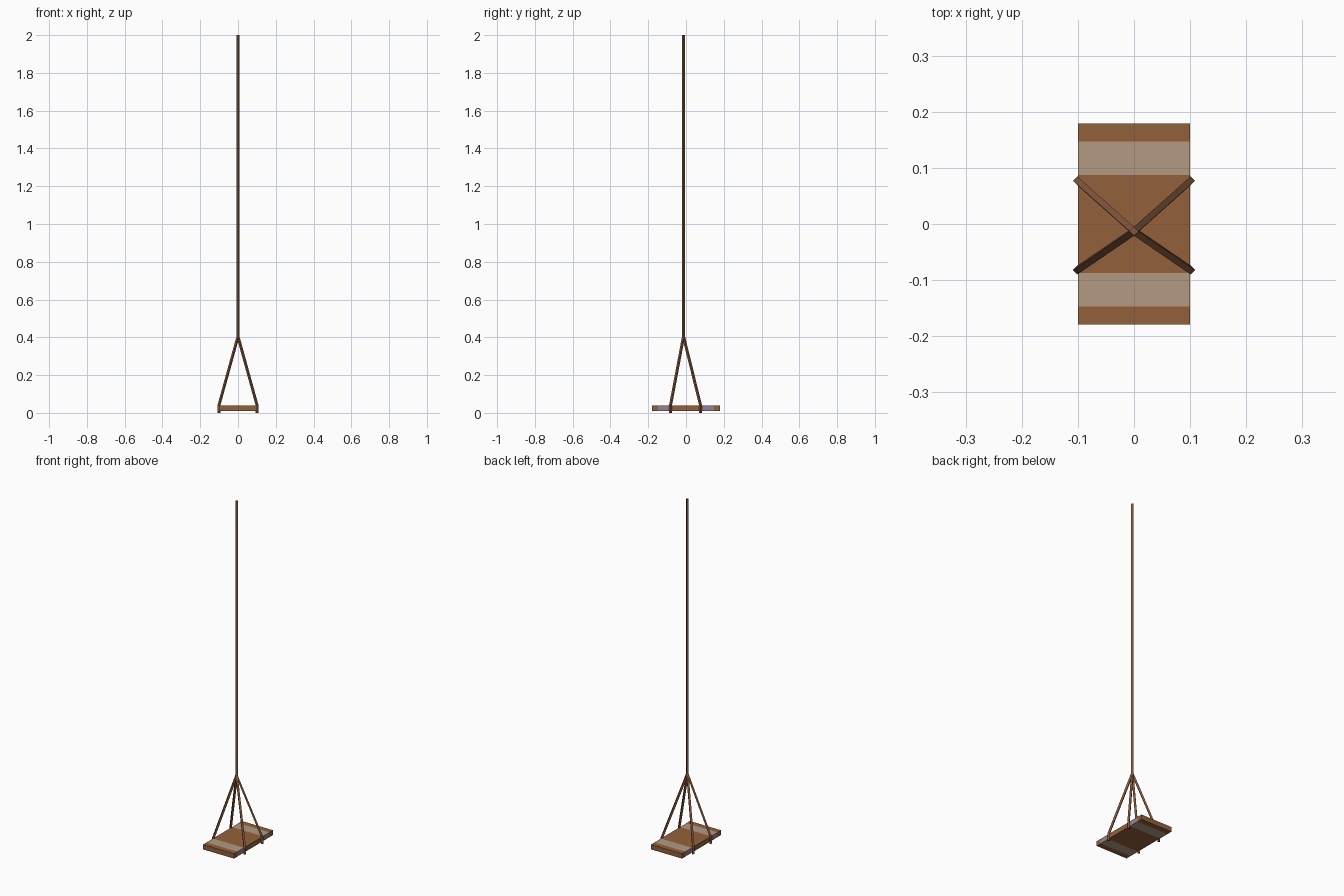
import bpy, bmesh, math
from mathutils import Vector

if "Cube" in bpy.data.objects:
    bpy.data.objects.remove(bpy.data.objects["Cube"])


def material(name, rgb):
    m = bpy.data.materials.new(name)
    lin = [c / 12.92 if c < 0.04045 else ((c + 0.055) / 1.055) ** 2.4 for c in (v / 255 for v in rgb)]
    m.diffuse_color = (*lin, 1)
    m.use_nodes = True
    m.node_tree.nodes["Principled BSDF"].inputs["Base Color"].default_value = m.diffuse_color
    return m


wood = material("brown wood", (148, 96, 60))
pale = material("worn tan", (178, 154, 130))
grey = material("mauve grey", (146, 132, 146))
rope_mat = material("rope brown", (133, 88, 60))


def finish(name, bm, mats):
    bmesh.ops.recalc_face_normals(bm, faces=bm.faces)
    me = bpy.data.meshes.new(name)
    bm.to_mesh(me)
    bm.free()
    for m in mats:
        me.materials.append(m)
    ob = bpy.data.objects.new(name, me)
    bpy.context.collection.objects.link(ob)
    return ob


def rope(name, points, r):
    """Four-sided rope swept along a path, with diamond cross-section."""
    bm = bmesh.new()
    rings = []
    for p in points:
        rings.append([bm.verts.new(Vector(p) + Vector((r * math.cos(a), r * math.sin(a), 0)))
                      for a in (i * math.pi / 2 for i in range(4))])
    for a, b in zip(rings, rings[1:]):
        for i in range(4):
            j = (i + 1) % 4
            bm.faces.new((a[i], a[j], b[j], b[i]))
    bm.faces.new(rings[0])
    bm.faces.new(rings[-1])
    return finish(name, bm, [rope_mat])


# Seat board, cut across for the painted bands
bm = bmesh.new()
bmesh.ops.create_cube(bm, size=1)
for v in bm.verts:
    v.co = (v.co.x * 0.2, v.co.y * 0.358, v.co.z * 0.028 + 0.025)
for y in (-0.147, -0.087, 0.087, 0.147):
    bmesh.ops.bisect_plane(bm, geom=bm.verts[:] + bm.edges[:] + bm.faces[:],
                           plane_co=(0, y, 0), plane_no=(0, 1, 0))
bm.normal_update()
for f in bm.faces:
    if 0.087 < abs(f.calc_center_median().y) < 0.147:
        f.material_index = 1 if abs(f.normal.z) > 0.5 else 2
finish("seat_board", bm, [wood, pale, grey])

# Main hanging rope
hub = (0, -0.013, 0.405)
rope("main_rope", [(0, -0.013, 2.0), (0, -0.013, 0.395)], 0.008)

# Four rope legs, running down past the board's side edges
for sx, side in ((-1, "left"), (1, "right")):
    for y, end in ((-0.082, "front"), (0.077, "back")):
        rope(f"{end}_{side}_rope", [hub, (sx * 0.101, y, 0.04), (sx * 0.101, y, 0.0)], 0.008)
